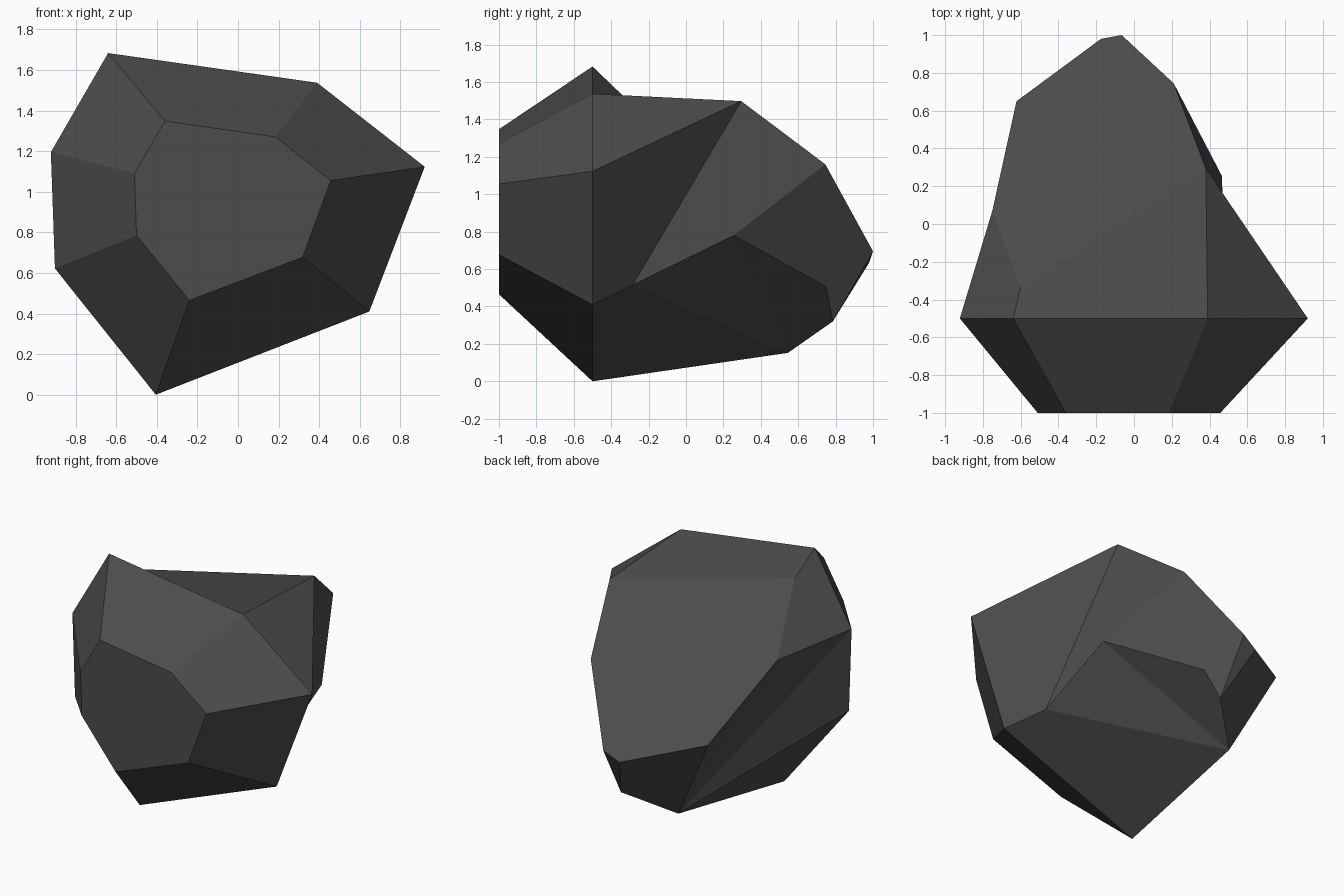
import bpy
import bmesh

if "Cube" in bpy.data.objects:
    bpy.data.objects.remove(bpy.data.objects["Cube"])

stone = bpy.data.materials.new("dark grey stone")
stone.diffuse_color = (0.072, 0.072, 0.072, 1)
stone.use_nodes = True
stone.node_tree.nodes["Principled BSDF"].inputs["Base Color"].default_value = stone.diffuse_color

bm = bmesh.new()


def ring(points, y):
    return [bm.verts.new((x, y, z)) for x, z in points]


# flat front facet and the wide ridge behind it
cap = ring([(-.36, 1.348), (.185, 1.27), (.457, 1.055), (.318, .677),
            (-.24, .465), (-.50, .785), (-.51, 1.09)], -1.0)
rim = ring([(-.64, 1.683), (.39, 1.537), (.92, 1.123), (.647, .41),
            (-.405, 0), (-.902, .622), (-.922, 1.195)], -.5)
bm.faces.new(cap)
for i in range(7):
    j = (i + 1) % 7
    bm.faces.new((cap[i], cap[j], rim[j], rim[i]))

# irregular corners of the tapering back, keyed by letter; the ridge is 1-7
corner = {str(i + 1): v for i, v in enumerate(rim)}
back = {
    "a": (.38, .295, 1.498), "b": (.21, .745, 1.16), "c": (.465, .255, .78),
    "d": (.485, -.285, .515), "e": (.05, .75, .505), "f": (-.05, .785, .32),
    "g": (-.323, .545, .152), "h": (-.065, 1.0, .695), "i": (-.175, .98, .635),
    "j": (-.622, .65, .745), "k": (-.75, .07, 1.15), "l": (-.60, -.335, 1.525),
}
for key, co in back.items():
    corner[key] = bm.verts.new(co)

# broken facets of the back
for facet in ("2al1 23a 34da abcd bhfec hif ijgf cefg cgd "
              "4dg5 56g 67g 7kg kjg 71lk alkjihb").split():
    bm.faces.new([corner[k] for k in facet])

bmesh.ops.recalc_face_normals(bm, faces=bm.faces)
mesh = bpy.data.meshes.new("rock")
bm.to_mesh(mesh)
bm.free()
mesh.materials.append(stone)
rock = bpy.data.objects.new("rock", mesh)
bpy.context.collection.objects.link(rock)
